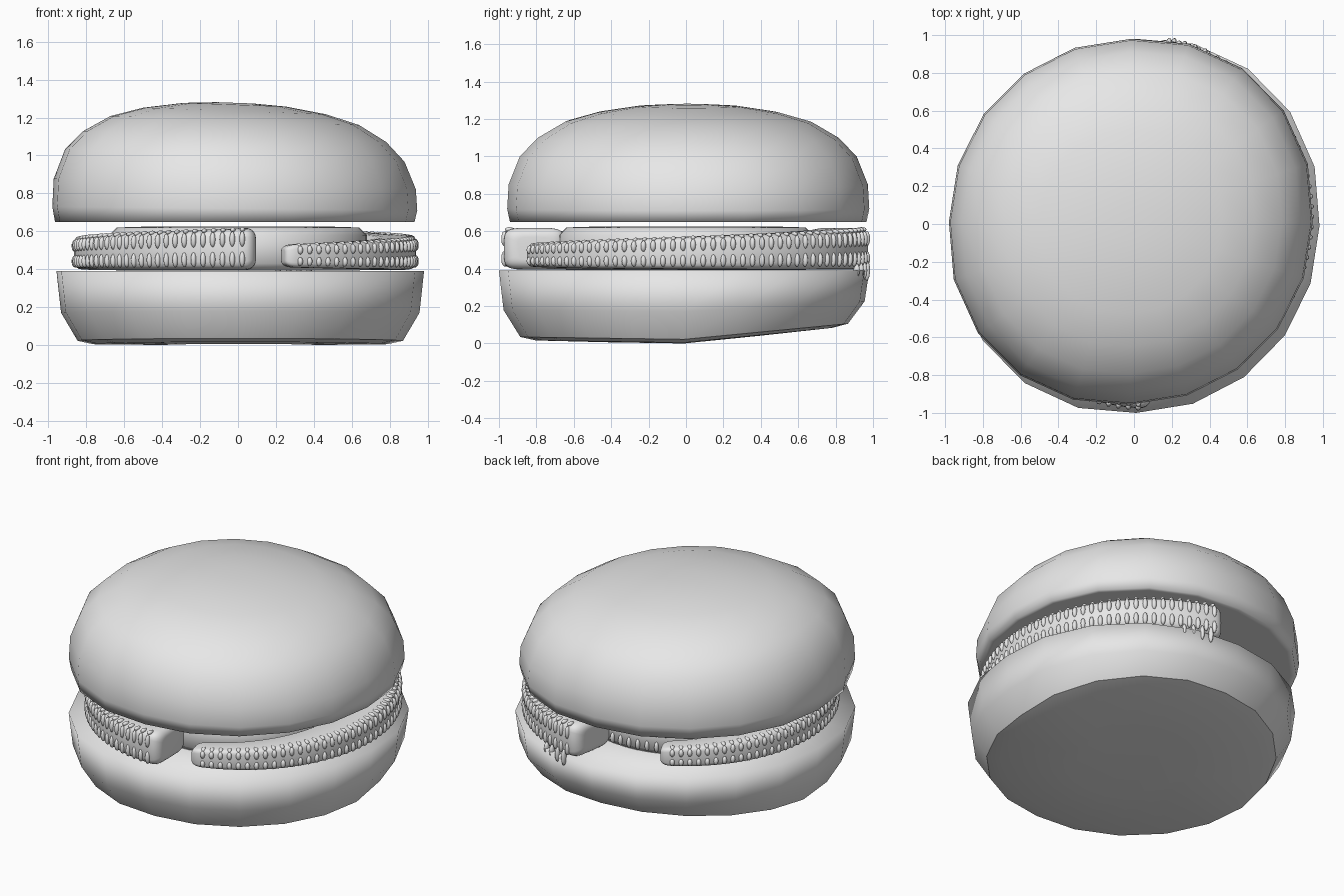
import bpy, bmesh
from math import sin, cos, pi, radians, copysign
from mathutils import Matrix, Vector

cube = bpy.data.objects.get("Cube")
if cube:
    bpy.data.objects.remove(cube, do_unlink=True)

grey = bpy.data.materials.new("plain grey")
grey.use_nodes = True
colour = (0.8, 0.8, 0.8, 1)
grey.diffuse_color = colour
grey.node_tree.nodes["Principled BSDF"].inputs["Base Color"].default_value = colour


def finish(name, bm, angle):
    bmesh.ops.recalc_face_normals(bm, faces=bm.faces)
    mesh = bpy.data.meshes.new(name)
    bm.to_mesh(mesh)
    bm.free()
    mesh.materials.append(grey)
    obj = bpy.data.objects.new(name, mesh)
    bpy.context.collection.objects.link(obj)
    bpy.ops.object.select_all(action="DESELECT")
    obj.select_set(True)
    bpy.context.view_layer.objects.active = obj
    bpy.ops.object.shade_smooth_by_angle(angle=radians(angle))


def loft(bm, rings):
    """Skin a list of closed point rings and cap both ends."""
    loops = [[bm.verts.new(p) for p in ring] for ring in rings]
    for a, b in zip(loops, loops[1:]):
        for i in range(len(a)):
            j = (i + 1) % len(a)
            bm.faces.new((a[i], a[j], b[j], b[i]))
    bm.faces.new(loops[0])
    bm.faces.new(loops[-1])
    return loops


def bead(bm, place, angle, scale):
    """Raised bead; scale is radial, tangential, vertical."""
    matrix = (Matrix.Translation(place) @ Matrix.Rotation(angle, 4, "Z")
              @ Matrix.Diagonal((*scale, 1)))
    bmesh.ops.create_icosphere(bm, subdivisions=2, radius=1, matrix=matrix)


def bun(name, profile, centre, radius, bend, sharp_ring=None, sides=20):
    """Turn a profile of (radius, height), slightly long on one diagonal."""
    bm = bmesh.new()
    rings = []
    for r, z in profile:
        ring = []
        for i in range(sides):
            a = 2 * pi * i / sides
            long = 1 + 0.04 * max(0, sin(2 * a))
            x, y = r * long * cos(a), r * long * sin(a)
            ring.append((centre[0] + radius[0] * x,
                         centre[1] + radius[1] * y, bend(x, y, z)))
        rings.append(ring)
    loops = loft(bm, rings)
    if sharp_ring is not None:
        loop = loops[sharp_ring]
        for i, vert in enumerate(loop):
            bm.edges.get((vert, loop[i - 1])).smooth = False
    finish(name, bm, 179)


# Bottom bun, with its underside rising towards the back
def lift(x, y, z):
    slope = 0.1 * max(y, 0) - 0.015 * min(y, 0)
    return z + slope * (1 - z / 0.39)


bun("bottom_bun",
    [(0.4, 0), (0.8, 0.004), (0.885, 0.022), (0.975, 0.17), (1, 0.39), (0.5, 0.39)],
    (0.012, -0.01), (0.97, 0.99), lift, sharp_ring=2)


# Top bun, leaning down a little towards +x
def lean(x, y, z):
    return z - 0.035 * x * min(1, (z - 0.65) / 0.25)


bun("top_bun",
    [(0.5, 0.65), (0.95, 0.65), (0.985, 0.65), (1, 0.72), (0.992, 0.85),
     (0.93, 1.0), (0.83, 1.1), (0.68, 1.185), (0.5, 1.235), (0.28, 1.268),
     (0.1, 1.278)],
    (-0.017, 0.012), (0.963, 0.968), lean)


# Round inner patty, smooth at the front and beaded at the back left
def patty(radius=0.68, sides=48):
    bm = bmesh.new()
    rings = []
    for inset, z in [(0.04, 0.392), (0, 0.43), (0, 0.58), (0.04, 0.62), (0.2, 0.625)]:
        r = radius - inset
        rings.append([(r * cos(2 * pi * i / sides), r * sin(2 * pi * i / sides), z)
                      for i in range(sides)])
    loft(bm, rings)
    for k in range(24):
        a = radians(85 + 5 * k)
        for z in (0.45, 0.55):
            bead(bm, (radius * cos(a), radius * sin(a), z), a, (0.018, 0.014, 0.035))
    finish("inner_patty", bm, 60)


patty()


# Tapered, curved fillings with rows of raised beads on the outside
def section(t):
    """Width, bottom and top of the filling, from thick end 0 to thin end 1."""
    return 0.33 - 0.2 * t, 0.395 + 0.015 * t ** 4, 0.62 - 0.09 * t


def filling(name, centre, outer, start, end, drips):
    bm = bmesh.new()
    steps, sides = 56, 24
    rings = []

    def turn(t):
        return radians(start + (end - start) * t)

    def place(t, r, z):
        return Vector((centre[0] + r * cos(turn(t)), centre[1] + r * sin(turn(t)), z))

    for k in range(steps + 1):
        t = (1 - cos(pi * k / steps)) / 2
        width, low, high = section(t)
        # Round off both ends
        near = min(t, 1 - t) / 0.025
        size = 1 if near >= 1 else 0.55 + 0.45 * (1 - (1 - near) ** 2) ** 0.5
        ring = []
        for i in range(sides):
            a = 2 * pi * i / sides
            u = copysign(abs(cos(a)) ** 0.4, cos(a))
            v = copysign(abs(sin(a)) ** 0.4, sin(a))
            ring.append(place(t, outer - width / 2 + size * u * width / 2,
                              (low + high) / 2 + size * v * (high - low) / 2))
        rings.append(ring)
    loft(bm, rings)

    count = 46
    for k in range(count):
        t = 0.03 + 0.94 * k / (count - 1)
        _, low, high = section(t)
        tall = high - low
        for part in (0.26, 0.74):
            bead(bm, place(t, outer - 0.004, low + part * tall), turn(t),
                 (0.018, 0.015, 0.19 * tall))
        bead(bm, place(t, outer - 0.03, high - 0.008), turn(t), (0.025, 0.014, 0.013))
    # Drips hanging from the thick end
    for k in range(drips):
        t = 0.04 + 0.022 * k
        bead(bm, place(t, outer + 0.002, 0.39), turn(t), (0.018, 0.014, 0.055 - 0.006 * k))
    finish(name, bm, 60)


filling("left_filling", (-0.005, 0.045), 0.945, 83, -74, 4)
filling("right_filling", (0.065, -0.045), 0.93, -88, -243, 0)
